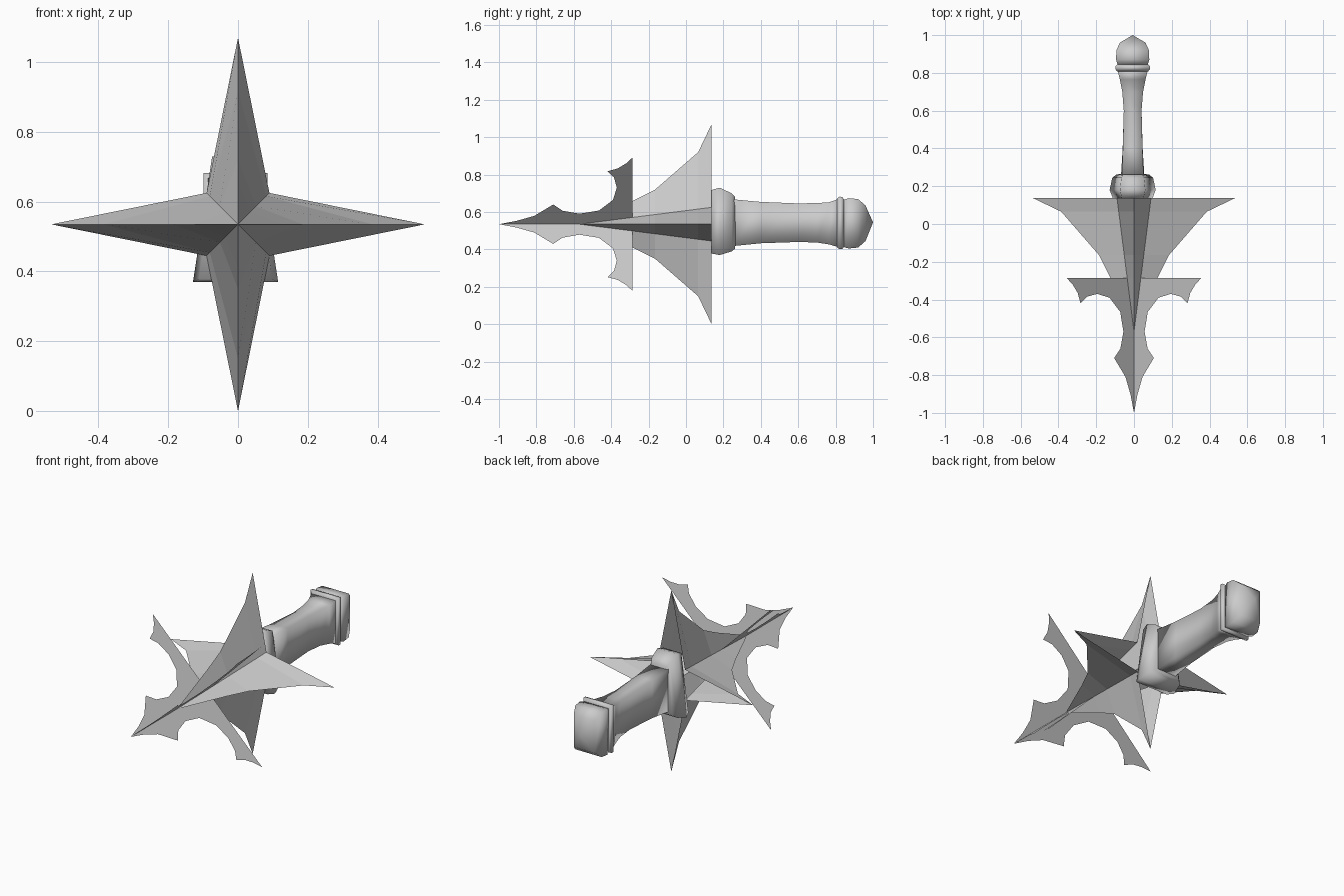
import bpy, bmesh, math
from mathutils import Vector

CZ = 0.535  # height of the long axis


def make(name, verts, faces, smooth=False):
    me = bpy.data.meshes.new(name)
    me.from_pydata(verts, [], faces)
    bm = bmesh.new()
    bm.from_mesh(me)
    bmesh.ops.recalc_face_normals(bm, faces=bm.faces)
    bm.to_mesh(me)
    bm.free()
    for p in me.polygons:
        p.use_smooth = smooth
    ob = bpy.data.objects.new(name, me)
    bpy.context.collection.objects.link(ob)
    return ob


def loft(name, rings, tip=None, cap_start=False, smooth=False):
    n = len(rings[0])
    verts = [v for r in rings for v in r]
    faces = []
    for i in range(len(rings) - 1):
        for j in range(n):
            k = (j + 1) % n
            faces.append((i*n + j, i*n + k, (i+1)*n + k, (i+1)*n + j))
    if tip:
        verts.append(tip)
        base = (len(rings) - 1) * n
        faces += [(base + j, base + (j + 1) % n, len(verts) - 1) for j in range(n)]
    if cap_start:
        faces.append(tuple(range(n)))
    return make(name, verts, faces, smooth)


# four-pointed star guard: open at the back, narrowing to a point at the front
rings = []
for y, r in [(0.137, 0.535), (0.065, 0.385), (-0.165, 0.185), (-0.285, 0.125)]:
    valley = 0.09 * math.sqrt(2) * (y + 0.57) / 0.707
    ring = []
    for k in range(8):
        a = k * math.pi / 4
        d = r if k % 2 == 0 else valley
        ring.append((d * math.cos(a), y, CZ + d * math.sin(a)))
    rings.append(ring)
loft("star_guard", rings, tip=(0, -0.57, CZ))

# thin hooked blades on the four diagonals (y, offset along x and z)
profile = [(-1, 0), (-0.905, 0.018), (-0.81, 0.045), (-0.71, 0.105), (-0.66, 0.072),
           (-0.57, 0.056), (-0.465, 0.073), (-0.39, 0.13), (-0.37, 0.195),
           (-0.385, 0.25), (-0.42, 0.283), (-0.365, 0.298), (-0.32, 0.325),
           (-0.285, 0.357), (-0.285, 0)]
for sx in (1, -1):
    for sz in (1, -1):
        pts = [(sx * o, y, CZ + sz * o) for y, o in profile]
        make("hooked_blade", pts, [tuple(range(len(pts)))])


# four-sided handle sections: y, half width bottom, half width top, z low, z high
def section(y, wb, wt, z0, z1, cx=-0.007):
    return [(cx - wb, y, z0), (cx + wb, y, z0), (cx + wt, y, z1), (cx - wt, y, z1)]


def handle_part(name, rows, tip=None):
    loft(name, [section(*r) for r in rows], tip, True, True)


# flared collar
handle_part("collar", [
    (0.137, 0.105, 0.058, 0.378, 0.718), (0.18, 0.122, 0.067, 0.37, 0.73),
    (0.245, 0.108, 0.06, 0.39, 0.70), (0.263, 0.085, 0.05, 0.405, 0.68)],
    tip=(-0.007, 0.266, 0.54))

# grip, slimmer in the middle
handle_part("grip", [
    (0.25, 0.062, 0.058, 0.418, 0.668), (0.40, 0.053, 0.052, 0.433, 0.654),
    (0.60, 0.047, 0.047, 0.44, 0.646), (0.70, 0.055, 0.055, 0.437, 0.648),
    (0.765, 0.068, 0.068, 0.427, 0.652), (0.815, 0.080, 0.080, 0.412, 0.67)],
    tip=(-0.007, 0.82, 0.54))

# ring below the pommel
handle_part("pommel_ring", [
    (0.808, 0.082, 0.082, 0.41, 0.672), (0.82, 0.092, 0.092, 0.402, 0.682),
    (0.836, 0.091, 0.091, 0.403, 0.681), (0.846, 0.08, 0.08, 0.415, 0.665)],
    tip=(-0.007, 0.847, 0.54))

# domed pommel
handle_part("pommel", [
    (0.84, 0.078, 0.078, 0.414, 0.664), (0.87, 0.088, 0.088, 0.405, 0.674),
    (0.92, 0.086, 0.086, 0.41, 0.669), (0.96, 0.068, 0.068, 0.445, 0.635)],
    tip=(-0.007, 1.0, 0.545))
